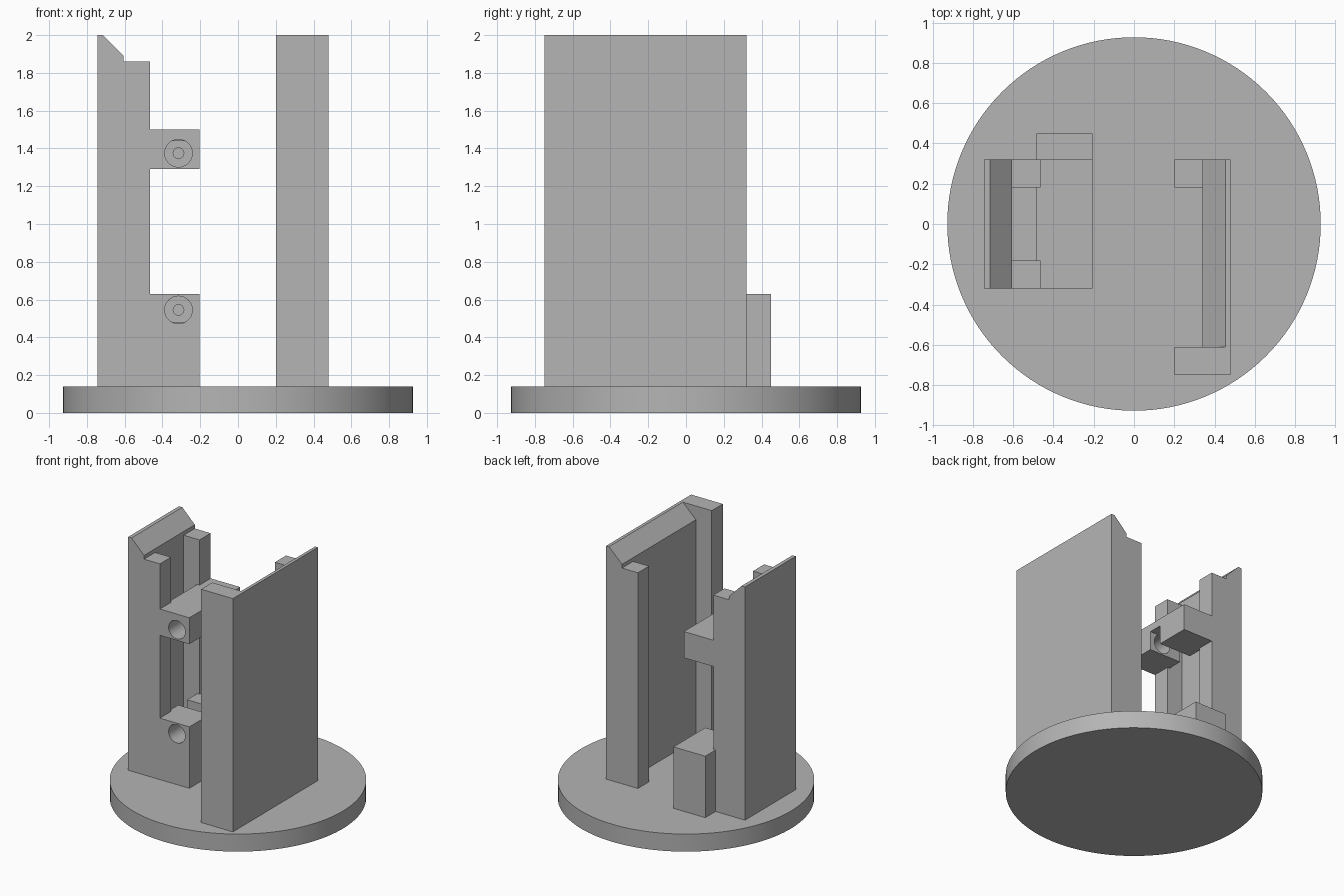
import bpy, bmesh, math
from mathutils import Matrix

if "Cube" in bpy.data.objects:
    bpy.data.objects.remove(bpy.data.objects["Cube"])

grey = bpy.data.materials.new("light_grey")
grey.diffuse_color = (0.46, 0.46, 0.46, 1)
grey.use_nodes = True
grey.node_tree.nodes["Principled BSDF"].inputs["Base Color"].default_value = grey.diffuse_color


def add_object(name, bm):
    bmesh.ops.recalc_face_normals(bm, faces=bm.faces)
    mesh = bpy.data.meshes.new(name)
    bm.to_mesh(mesh)
    bm.free()
    mesh.materials.append(grey)
    ob = bpy.data.objects.new(name, mesh)
    bpy.context.collection.objects.link(ob)
    return ob


def prism(name, profile, y0, y1):
    """Extrude an (x, z) profile from y0 to y1."""
    bm = bmesh.new()
    face = bm.faces.new([bm.verts.new((x, y0, z)) for x, z in profile])
    out = bmesh.ops.extrude_face_region(bm, geom=[face])
    verts = [v for v in out["geom"] if isinstance(v, bmesh.types.BMVert)]
    bmesh.ops.translate(bm, verts=verts, vec=(0, y1 - y0, 0))
    return add_object(name, bm)


def box(name, x0, x1, y0, y1, z0, z1):
    return prism(name, [(x0, z0), (x1, z0), (x1, z1), (x0, z1)], y0, y1)


def cylinder(name, r, depth, segs, matrix):
    bm = bmesh.new()
    bmesh.ops.create_cone(bm, cap_ends=True, segments=segs, radius1=r,
                          radius2=r, depth=depth, matrix=matrix)
    return add_object(name, bm)


def bore(r, y0, y1, x, z):
    m = Matrix.Translation((x, (y0 + y1) / 2, z)) @ Matrix.Rotation(math.pi / 2, 4, 'X')
    return cylinder("bore_cutter", r, y1 - y0, 40, m)


def activate(ob):
    bpy.ops.object.select_all(action='DESELECT')
    ob.select_set(True)
    bpy.context.view_layer.objects.active = ob


def cut(ob, cutter):
    cutter.hide_render = True
    mod = ob.modifiers.new("cut", 'BOOLEAN')
    mod.operation = 'DIFFERENCE'
    mod.solver = 'EXACT'
    mod.object = cutter
    activate(ob)
    bpy.ops.object.modifier_apply(modifier=mod.name)
    bpy.data.objects.remove(cutter)


def smooth(ob):
    activate(ob)
    bpy.ops.object.shade_smooth_by_angle(angle=math.radians(30))


FLOOR, LIP, SLOPE, TOP = 0.14, 1.86, 1.89, 2.0

# Round base plate
base = cylinder("base_plate", 0.927, FLOOR, 128, Matrix.Translation((0, 0, FLOOR / 2)))
smooth(base)

# Left wall with sloped top, and its two guide posts
prism("left_wall", [(-0.745, FLOOR), (-0.605, FLOOR), (-0.605, SLOPE),
                    (-0.715, TOP), (-0.745, TOP)], -0.32, 0.32)
for name, y in (("front", -0.32), ("back", 0.18)):
    box("left_" + name + "_post", -0.605, -0.465, y, y + 0.14, FLOOR, LIP)

# Right wall with sloped top, full-height front post and shorter back post
prism("right_wall", [(0.48, FLOOR), (0.34, FLOOR), (0.34, SLOPE),
                     (0.455, TOP), (0.48, TOP)], -0.61, 0.32)
box("right_front_post", 0.20, 0.48, -0.75, -0.61, FLOOR, TOP)
box("right_back_post", 0.20, 0.34, 0.18, 0.32, FLOOR, LIP)

# Sensor brackets: slotted across the middle and bored from the front
for name, z0, z1, back, hole_z, s0, s1 in (
        ("upper_bracket", 1.29, 1.50, 0.32, 1.375, 1.20, 1.44),
        ("lower_bracket", FLOOR, 0.63, 0.45, 0.545, 0.48, 0.70)):
    bracket = box(name, -0.485, -0.205, -0.32, back, z0, z1)
    cut(bracket, box("slot_cutter", -0.60, -0.10, -0.06, 0.05, s0, s1))
    cut(bracket, bore(0.073, -0.40, 0.0, -0.315, hole_z))
    cut(bracket, bore(0.028, 0.0, 0.20, -0.315, hole_z))
    smooth(bracket)
